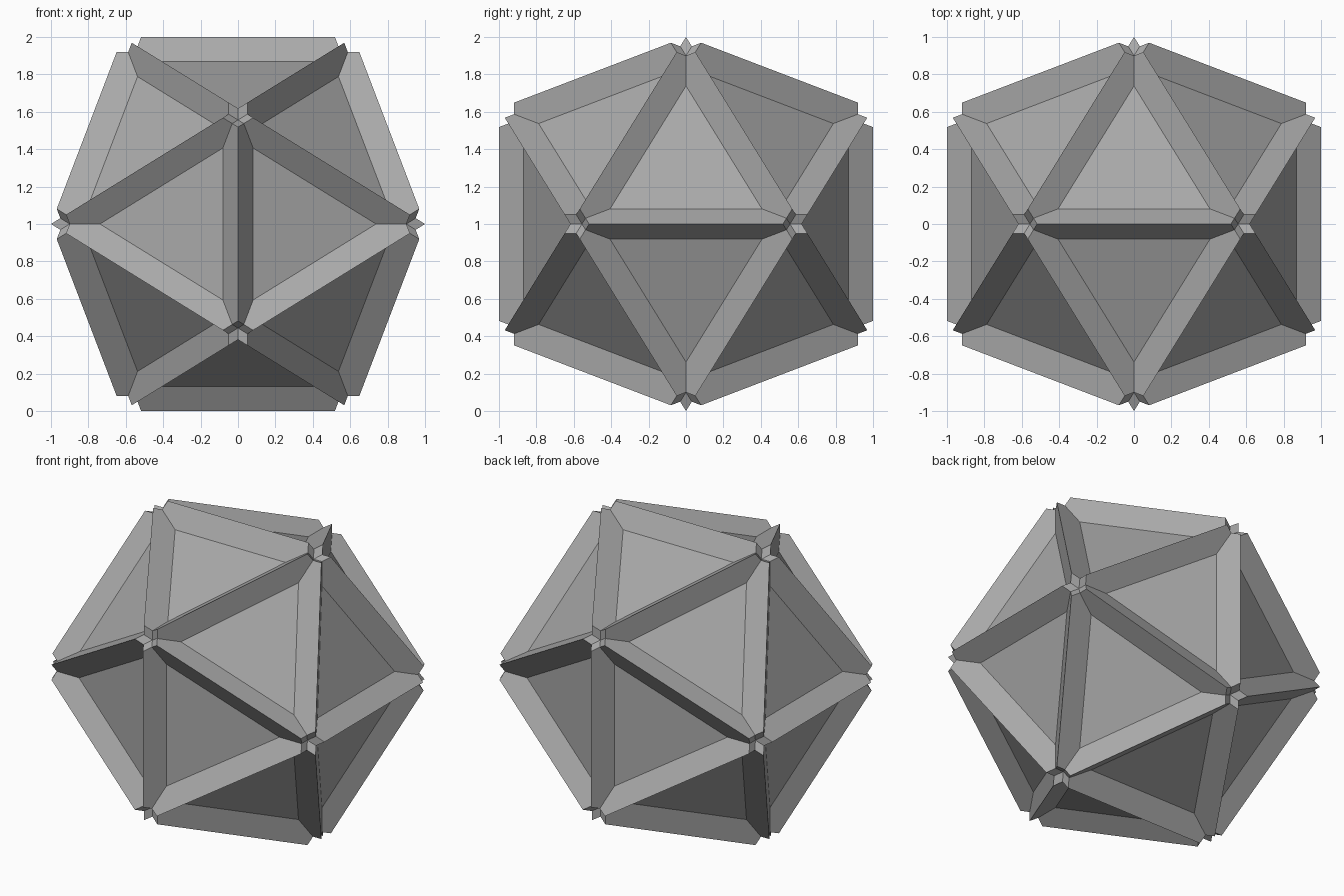
import bpy, bmesh
from mathutils import Vector

if "Cube" in bpy.data.objects:
    bpy.data.objects.remove(bpy.data.objects["Cube"])

PHI = (1 + 5 ** 0.5) / 2
CORE = 0.9                               # size of the panel icosahedron relative to the ridges
TIP = (1 - CORE) * PHI / 2               # where a ridge is cut near a corner
NOTCH = (1 - CORE) * PHI ** 2 / 2        # kite corner along a valley line
PIT = Vector((1 / PHI, 0, PHI ** -3)).length  # distance of the valley bottoms from the centre

# Guide icosahedron: its edges are the ridge lines
guide = bmesh.new()
for a in (-1, 1):
    for b in (-1, 1):
        for co in ((0, a, b / PHI), (b / PHI, 0, a), (a, b / PHI, 0)):
            guide.verts.new(co)
bmesh.ops.convex_hull(guide, input=guide.verts[:])

bm = bmesh.new()


def add_face(points):
    bm.faces.new([bm.verts.new(p + Vector((0, 0, 1))) for p in points])


def tip(v, w):
    return v.co.lerp(w.co, TIP)


def axis(face):
    return sum((v.co for v in face.verts), Vector()).normalized()


def notch(v, face):
    return v.co.lerp(axis(face) * PIT, NOTCH)


def panel_corner(v, face):
    n = axis(face)
    h = v.co.dot(n)
    return v.co.lerp(n * PIT, h * (1 - CORE) / (h - PIT))


# Recessed triangular panels
for f in guide.faces:
    add_face([panel_corner(v, f) for v in f.verts])

for e in guide.edges:
    v, w = e.verts
    f, g = e.link_faces
    # Two sloping sides of each ridge
    for s in (f, g):
        add_face([tip(v, w), tip(w, v), notch(w, s), panel_corner(w, s),
                  panel_corner(v, s), notch(v, s)])
    # Kite-shaped cut at both ridge ends, forming the star dents
    for p, q in ((v, w), (w, v)):
        add_face([tip(p, q), notch(p, f), p.co * CORE, notch(p, g)])
guide.free()

bmesh.ops.remove_doubles(bm, verts=bm.verts[:], dist=0.0005)
bmesh.ops.recalc_face_normals(bm, faces=bm.faces[:])
mesh = bpy.data.meshes.new("ridged_icosahedron")
bm.to_mesh(mesh)
bm.free()

# Darker grey finish
grey = bpy.data.materials.new("dark_grey")
grey.diffuse_color = (0.4, 0.4, 0.4, 1)
grey.use_nodes = True
grey.node_tree.nodes["Principled BSDF"].inputs["Base Color"].default_value = grey.diffuse_color
mesh.materials.append(grey)
bpy.context.collection.objects.link(bpy.data.objects.new("ridged_icosahedron", mesh))
